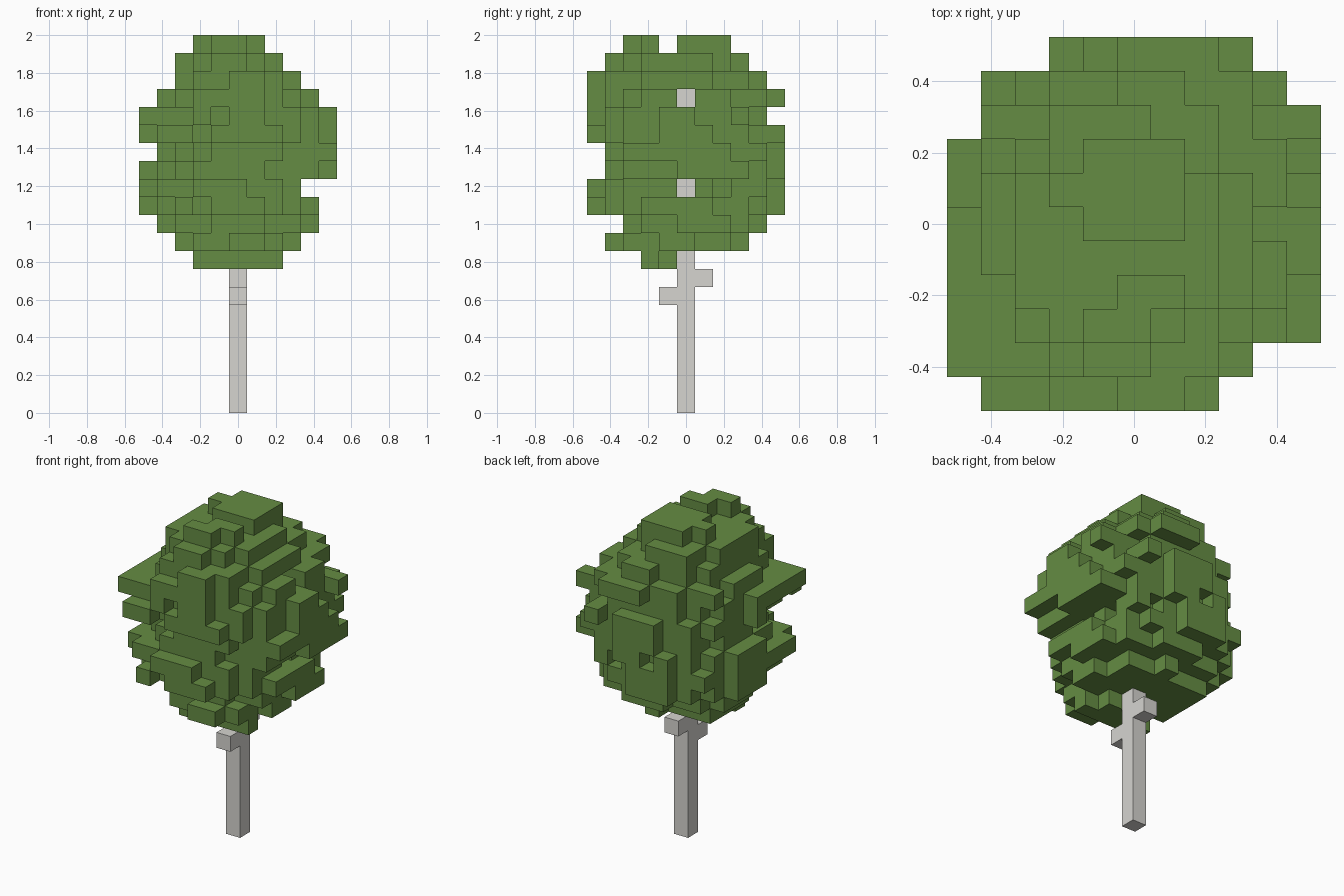
import bpy, bmesh
from mathutils import Vector, noise

if "Cube" in bpy.data.objects:
    bpy.data.objects.remove(bpy.data.objects["Cube"], do_unlink=True)

UNIT = 2 / 21  # edge of one block


def make_material(name, colour):
    mat = bpy.data.materials.new(name)
    mat.use_nodes = True
    mat.diffuse_color = colour
    bsdf = next(n for n in mat.node_tree.nodes if n.type == 'BSDF_PRINCIPLED')
    bsdf.inputs["Base Color"].default_value = colour
    return mat


def block(x0, x1, y0, y1, z):
    """All cells of a one-block-high slab, ends included."""
    return {(x, y, z) for x in range(x0, x1 + 1) for y in range(y0, y1 + 1)}


def build_blocks(name, cells, mat, neighbours=frozenset()):
    """Mesh the cells as cubes, keeping only faces that are not covered."""
    bm = bmesh.new()
    solid = cells | neighbours
    for cell in sorted(cells):
        centre = Vector(cell) + Vector((0, 0, 0.5))
        for axis in range(3):
            for sign in (-1, 1):
                step = Vector((0, 0, 0))
                step[axis] = sign
                if tuple(int(c) for c in Vector(cell) + step) in solid:
                    continue
                u = Vector((0, 0, 0))
                u[(axis + 1) % 3] = 0.5
                v = step.cross(u)
                mid = centre + step / 2
                corners = (mid - u - v, mid + u - v, mid + u + v, mid - u + v)
                bm.faces.new([bm.verts.new(c * UNIT) for c in corners])
    bmesh.ops.remove_doubles(bm, verts=bm.verts, dist=UNIT / 100)
    bmesh.ops.recalc_face_normals(bm, faces=bm.faces)
    mesh = bpy.data.meshes.new(name)
    bm.to_mesh(mesh)
    bm.free()
    mesh.materials.append(mat)
    obj = bpy.data.objects.new(name, mesh)
    bpy.context.collection.objects.link(obj)
    return obj


def leaf_layer(z, x0, x1, y0, y1):
    """A rounded, ragged slab of leaves inside the given bounds."""
    cx, cy = (x0 + x1) / 2, (y0 + y1) / 2
    rx, ry = (x1 - x0 + 1) / 2, (y1 - y0 + 1) / 2
    cells = set()
    for x, y, _ in block(x0, x1, y0, y1, z):
        ragged = noise.noise(Vector((x * 0.83, y * 0.83, z * 1.37)))
        reach = ((x - cx) / rx) ** 2 + ((y - cy) / ry) ** 2
        if reach <= max(0.84, 0.92 + 0.35 * ragged):
            cells.add((x, y, z))
    return cells


# Crown layers from the bottom up: x bounds, y bounds
layers = [
    (-2, 2, -2, -1), (-3, 3, -4, 3), (-4, 4, -3, 4), (-5, 4, -5, 5),
    (-5, 3, -5, 5), (-5, 5, -4, 5), (-4, 5, -4, 5), (-5, 5, -5, 5),
    (-5, 5, -5, 4), (-4, 4, -5, 5), (-3, 3, -5, 4), (-3, 2, -4, 3),
]
leaves = set()
for z, bounds in enumerate(layers, start=8):
    leaves |= leaf_layer(z, *bounds)

# Jutting tufts at the sides and the stepped peak
tufts = [
    (4, 5, 3, 3, 16), (-5, -3, -4, -2, 16), (-4, -3, -5, -5, 15),
    (4, 5, -3, -2, 14), (-5, -4, -3, -2, 12), (3, 3, 3, 4, 12),
    (-1, 1, 0, 2, 20), (-2, -2, 1, 1, 20), (0, 1, -2, -2, 20), (-1, 0, -3, -3, 20),
]
for tuft in tufts:
    leaves |= block(*tuft)

# Trunk with two stubs and two twigs reaching into the crown
wood = {(0, 0, z) for z in range(19)} | {(0, -1, 6), (0, 1, 7)}
for z in (12, 17):
    wood |= block(0, 2, 0, 0, z)
    leaves -= block(3, 5, 0, 0, z)
leaves -= wood

build_blocks("trunk", wood, make_material("pale_bark", (0.67, 0.66, 0.63, 1)), leaves)
build_blocks("leaf_crown", leaves, make_material("leaf_green", (0.13, 0.265, 0.056, 1)), wood)
